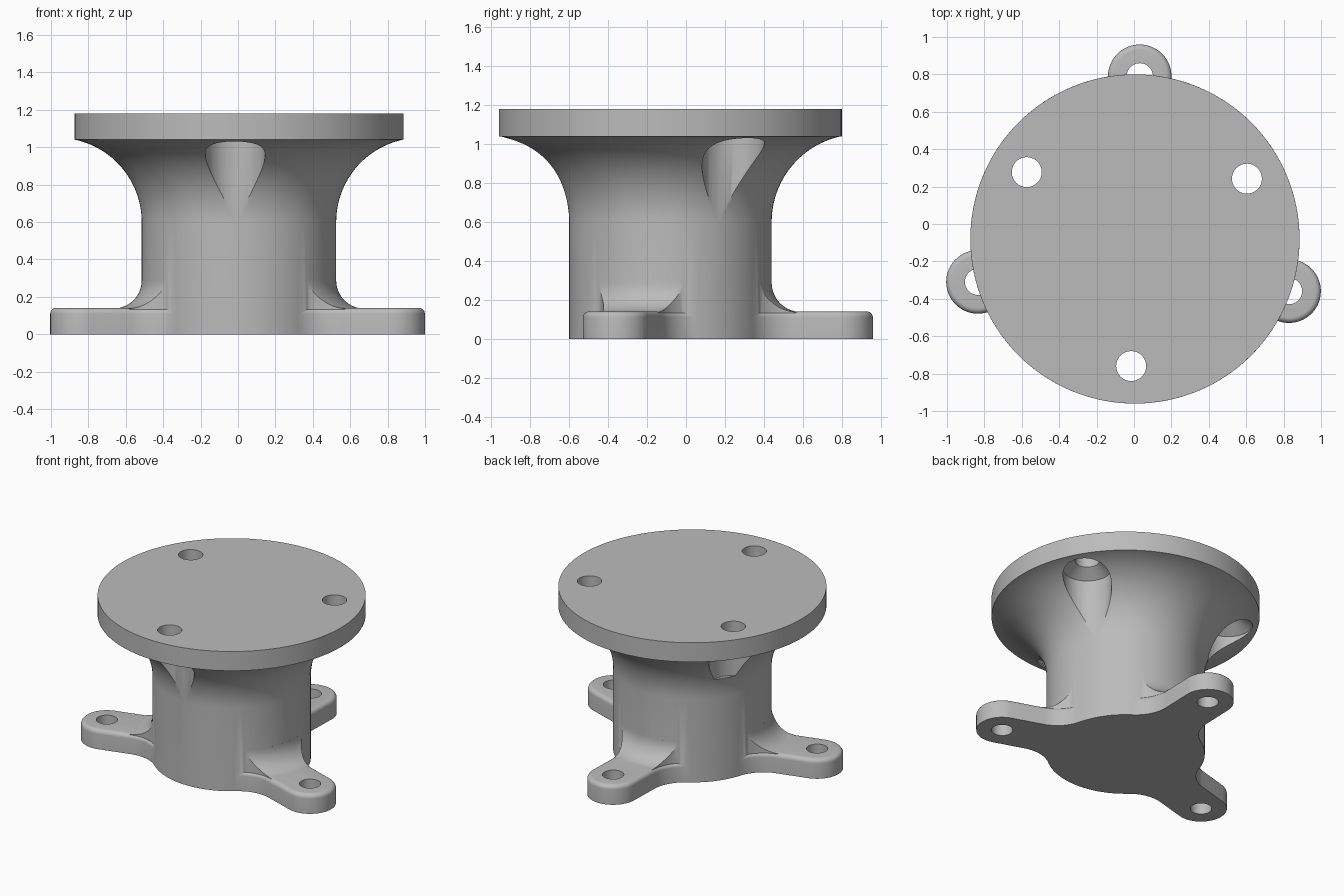
import bpy, bmesh, math
from math import sin, cos, radians, sqrt, pi
from mathutils import Matrix, Vector

cube = bpy.data.objects.get("Cube")
if cube:
    bpy.data.objects.remove(cube)

AXIS = Vector((0.005, -0.08, 0))          # centre line of the column
COL_R, FLANGE_R, LUG_R, LUG_AT = 0.52, 0.88, 0.17, 0.87
FLARE = 0.25                              # concave blend between lug and column
HOLE_AT, TURN = 0.68, -1.7
LUG_ANGLES = [90 + TURN + d for d in (-107, 0, 107)]
HOLE_ANGLES = [30 + TURN + d for d in (0, 120, 240)]

grey = bpy.data.materials.new("plain grey")
grey.use_nodes = True
colour = (0.5, 0.5, 0.5, 1)
grey.diffuse_color = colour
grey.node_tree.nodes["Principled BSDF"].inputs["Base Color"].default_value = colour


def arc(cx, cy, r, a, b, n):
    """Points along an arc, angles in degrees."""
    return [(cx + r * cos(radians(a + (b - a) * i / n)),
             cy + r * sin(radians(a + (b - a) * i / n))) for i in range(n + 1)]


def finish(name, bm, angle=0, radius=0):
    """Make an object, turned about the column axis and moved outward."""
    bmesh.ops.remove_doubles(bm, verts=bm.verts, dist=1e-5)
    bmesh.ops.recalc_face_normals(bm, faces=bm.faces)
    place = (Matrix.Translation(AXIS) @ Matrix.Rotation(radians(angle), 4, 'Z')
             @ Matrix.Translation((radius, 0, 0)))
    bm.transform(place)
    mesh = bpy.data.meshes.new(name)
    bm.to_mesh(mesh)
    bm.free()
    mesh.materials.append(grey)
    ob = bpy.data.objects.new(name, mesh)
    bpy.context.scene.collection.objects.link(ob)
    return ob


def loft(name, rings, angle=0, radius=0):
    """Skin a stack of equal rings and cap both ends."""
    bm = bmesh.new()
    loops = [[bm.verts.new(p) for p in ring] for ring in rings]
    for low, high in zip(loops, loops[1:]):
        for i in range(len(low)):
            j = (i + 1) % len(low)
            bm.faces.new((low[i], low[j], high[j], high[i]))
    bm.faces.new(loops[0])
    bm.faces.new(loops[-1])
    return finish(name, bm, angle, radius)


def turned(name, profile, angle=0, radius=0, n=128):
    """Revolve (radius, height) points into a solid."""
    rings = [[(r * cos(2 * pi * i / n), r * sin(2 * pi * i / n), z) for i in range(n)]
             for r, z in profile]
    return loft(name, rings, angle, radius)


def boolean(target, tool, operation):
    mod = target.modifiers.new(operation, 'BOOLEAN')
    mod.operation, mod.object, mod.solver = operation, tool, 'EXACT'
    bpy.context.view_layer.objects.active = target
    bpy.ops.object.modifier_apply(modifier=mod.name)
    bpy.data.objects.remove(tool)


def lug_plan(inset):
    """Outline of one lug along +x, flaring into the column."""
    reach = sqrt((COL_R + FLARE) ** 2 - (LUG_R + FLARE) ** 2)
    touch = 180 + math.degrees(math.atan2(LUG_R + FLARE, reach))
    flare = arc(reach, LUG_R + FLARE, FLARE + inset, 270, touch, 14)
    half = arc(LUG_AT, 0, LUG_R - inset, 0, 90, 14) + flare
    return half + [(0.1, 0)] + [(x, -y) for x, y in reversed(half[1:])]


# Column flowing up into the round flange
body = turned("flanged_stand", [(COL_R, 0)]
              + arc(COL_R + 0.45, 0.6, 0.45, 180, 101.5, 28)
              + [(FLANGE_R, 1.04), (FLANGE_R, 1.18)])

for angle in LUG_ANGLES:
    # Mounting lug with a rounded top edge
    edge = [(0, 0)] + [(0.03 * (1 - cos(radians(a))), 0.11 + 0.03 * sin(radians(a)))
                       for a in range(0, 91, 15)]
    lug = loft("lug", [[(x, y, z) for x, y in lug_plan(i)] for i, z in edge], angle)
    # Curved web from the lug top up to the column
    web = turned("web", [(0.67, 0.05)] + arc(0.67, 0.288, 0.15, 270, 180, 14)
                 + [(0.515, 0.292)], angle)
    limit = loft("web_limit", [[(x, y, z) for x, y in lug_plan(0.012)]
                               for z in (0.02, 0.4)], angle)
    boolean(web, limit, 'INTERSECT')
    boolean(body, lug, 'UNION')
    boolean(body, web, 'UNION')

# Bolt holes through the lugs
for angle in LUG_ANGLES:
    boolean(body, turned("drill", [(0.07, -0.1), (0.07, 0.3)], angle, LUG_AT, 40), 'DIFFERENCE')

# Flange holes with a cone-topped relief pocket underneath; one pocket is shorter
for angle, floor in zip(HOLE_ANGLES, (0.62, 0.75, 0.62)):
    pocket = [(0.16, floor), (0.16, 1.04), (0.08, 1.1), (0.08, 1.3)]
    boolean(body, turned("pocket", pocket, angle, HOLE_AT, 48), 'DIFFERENCE')

bpy.ops.object.select_all(action='DESELECT')
body.select_set(True)
bpy.context.view_layer.objects.active = body
bpy.ops.object.shade_smooth_by_angle(angle=radians(30))
